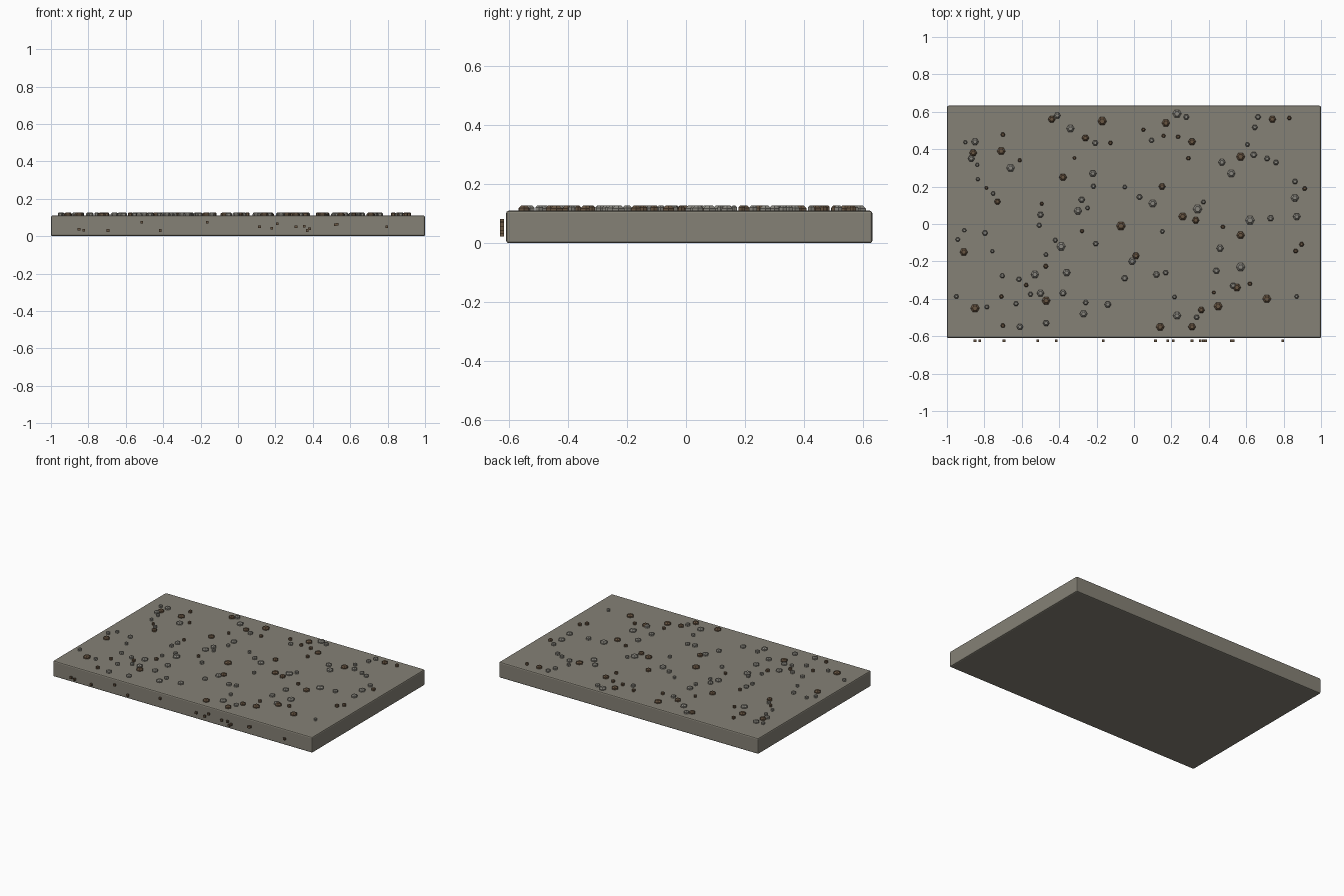
import bpy
import bmesh
import math
import random
from mathutils import Matrix

random.seed(7)
if "Cube" in bpy.data.objects:
    bpy.data.objects.remove(bpy.data.objects["Cube"], do_unlink=True)

SLAB_TOP = 0.11
STONE_TOP = 0.127


def make_material(name, colour):
    mat = bpy.data.materials.new(name)
    mat.use_nodes = True
    mat.diffuse_color = (*colour, 1)
    mat.node_tree.nodes["Principled BSDF"].inputs["Base Color"].default_value = (*colour, 1)
    return mat


def make_object(name, bm, material):
    mesh = bpy.data.meshes.new(name)
    bm.to_mesh(mesh)
    bm.free()
    mesh.materials.append(material)
    obj = bpy.data.objects.new(name, mesh)
    bpy.context.collection.objects.link(obj)
    return obj


def add_block(bm, centre, size):
    matrix = Matrix.Translation(centre) @ Matrix.Diagonal((*size, 1))
    bmesh.ops.create_cube(bm, size=1, matrix=matrix)


def add_stone(bm, x, y, radius):
    """Six-sided stone with a chamfered crown, sunk slightly into the slab."""
    base = SLAB_TOP - 0.004
    height = STONE_TOP - base
    matrix = Matrix.Translation((x, y, base + height / 2)) @ Matrix.Rotation(math.radians(30), 4, "Z")
    made = bmesh.ops.create_cone(bm, cap_ends=True, segments=6, radius1=radius,
                                 radius2=radius, depth=height, matrix=matrix)
    crown = {e for v in made["verts"] for e in v.link_edges
             if all(w.co.z > SLAB_TOP for w in e.verts)}
    bmesh.ops.bevel(bm, geom=list(crown), offset=min(radius * 0.4, 0.009),
                    segments=1, affect="EDGES")


def make_stones(name, places, low, high, material):
    bm = bmesh.new()
    for x, y in places:
        add_stone(bm, x, y, random.uniform(low, high))
    return make_object(name, bm, material)


def hundredths(pairs):
    return [(x / 100, y / 100) for x, y in pairs]


concrete = make_material("warm grey concrete", (0.235, 0.22, 0.18))
pale_stone = make_material("grey stone", (0.25, 0.24, 0.21))
brown_stone = make_material("brown stone", (0.14, 0.092, 0.055))

# Main slab with a narrow bevel
bm = bmesh.new()
add_block(bm, (0, 0.011, SLAB_TOP / 2), (2, 1.243, SLAB_TOP))
slab = make_object("slab", bm, concrete)
bevel = slab.modifiers.new("edge bevel", "BEVEL")
bevel.width = 0.008
bevel.segments = 2

# Larger grey stones across the top
grey_places = hundredths([
    (-85, 44), (-87, 35), (-66, 30), (-41, 58), (-34, 51), (-22, 27), (-28, 13),
    (-30, 7), (-50, 5), (-36, -26), (-5, -29), (-61, -55), (-27, -48), (23, 59),
    (64, 37), (47, 33), (52, 27), (34, 8), (86, 14), (87, 4), (62, 2), (73, 3),
    (57, -23), (46, -13), (44, -25), (12, -27), (-50, -37), (-39, -12), (-14, -43),
    (23, -49), (10, 11), (-1, -20), (-53, -27), (53, -33), (-47, -53), (-38, -37)])
make_stones("grey_stones", grey_places, 0.017, 0.025, pale_stone)

# Brown stones across the top
brown_places = hundredths([
    (-71, 39), (-86, 38), (-44, 56), (17, 54), (31, 44), (74, 56), (57, 36),
    (26, 4), (33, 2), (57, -6), (-91, -15), (-85, -45), (-47, -41), (1, -17),
    (-7, -1), (36, -46), (31, -55), (71, -40), (15, 20), (-38, 25), (-73, 12),
    (14, -55), (45, -44), (55, -34), (-17, 55), (-26, 46)])
make_stones("brown_stones", brown_places, 0.017, 0.025, brown_stone)

# Small gravel scattered between the larger stones
taken = grey_places + brown_places


def scatter(count):
    found = []
    while len(found) < count:
        spot = (random.uniform(-0.95, 0.95), random.uniform(-0.56, 0.58))
        if all(math.dist(spot, other) > 0.045 for other in taken):
            found.append(spot)
            taken.append(spot)
    return found


make_stones("grey_gravel", scatter(38), 0.011, 0.016, pale_stone)
make_stones("brown_gravel", scatter(22), 0.010, 0.014, brown_stone)

# Tiny chips standing just off the front face
chips = hundredths([
    (-85, 3.7), (-82.5, 3.2), (-69.5, 3), (-51.5, 7.5), (-41.5, 3), (-16.5, 7.5),
    (11.5, 5), (18, 4.3), (21, 6.7), (31, 5), (35.5, 5.3), (37, 3), (38.2, 4),
    (52, 6), (53, 6.3), (79.5, 5)])
bm = bmesh.new()
for x, z in chips:
    add_block(bm, (x, -0.625, z), (0.014, 0.013, 0.014))
make_object("front_chips", bm, brown_stone)
